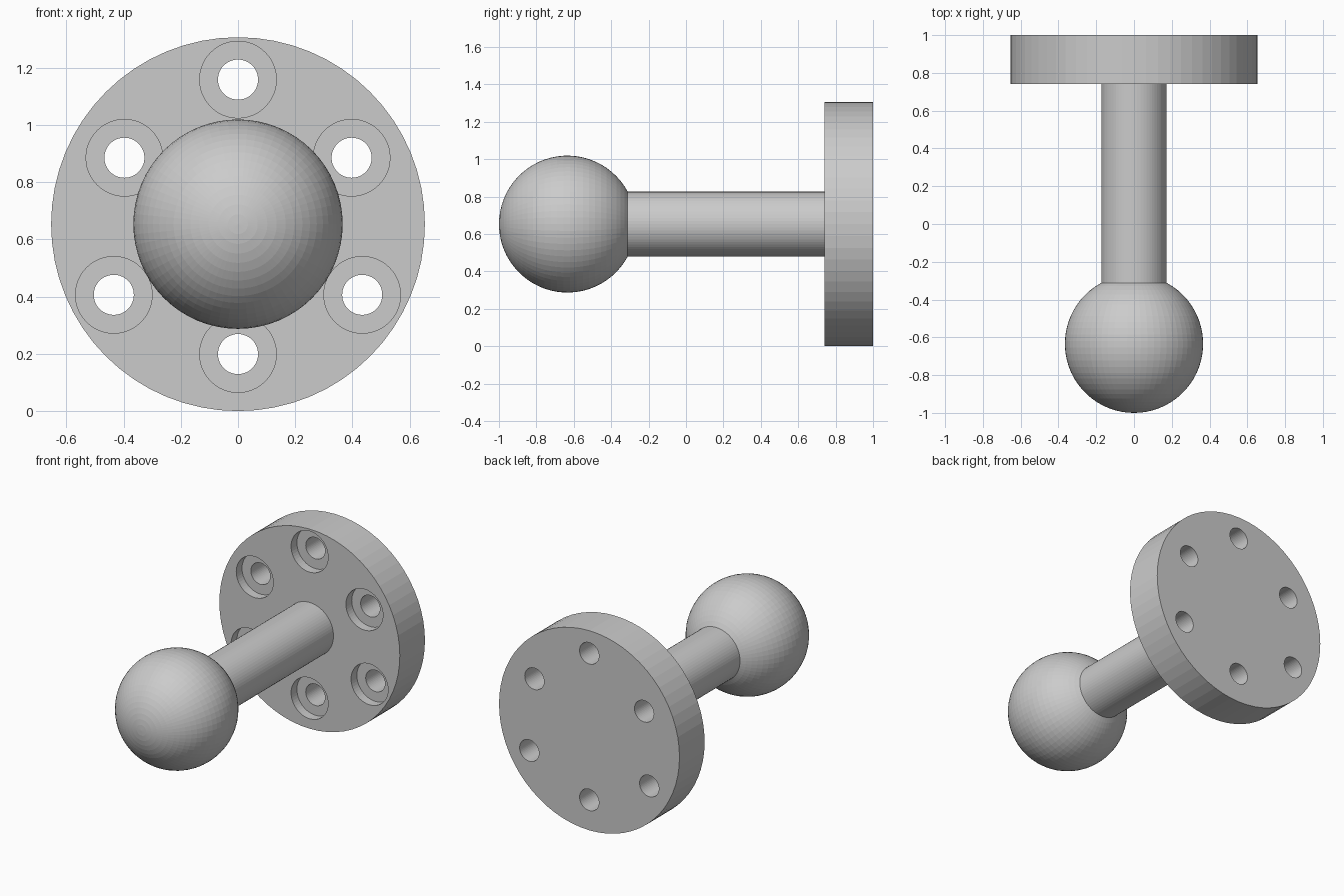
import bpy, bmesh
from math import sin, cos, pi, asin

if "Cube" in bpy.data.objects:
    bpy.data.objects.remove(bpy.data.objects["Cube"])

CZ = 0.653                      # height of the main axis
BALL_R, BALL_Y = 0.366, -0.634
SHAFT_R = 0.173
DISC_R, DISC_Y = 0.653, 0.74


def lathe(bm, profile, x, z, segments):
    """Revolve (radius, y) points about the y axis line through x, z."""
    rings = []
    for r, y in profile:
        if r < 1e-6:
            rings.append([bm.verts.new((x, y, z))])
        else:
            rings.append([bm.verts.new((x + r * cos(2 * pi * i / segments), y,
                                        z + r * sin(2 * pi * i / segments)))
                          for i in range(segments)])
    for a, b in zip(rings, rings[1:]):
        for i in range(segments):
            j = (i + 1) % segments
            if len(a) == 1:
                bm.faces.new((a[0], b[i], b[j]))
            elif len(b) == 1:
                bm.faces.new((a[i], b[0], a[j]))
            else:
                bm.faces.new((a[i], b[i], b[j], a[j]))


def make_object(name, bm):
    bmesh.ops.recalc_face_normals(bm, faces=bm.faces)
    mesh = bpy.data.meshes.new(name)
    bm.to_mesh(mesh)
    bm.free()
    obj = bpy.data.objects.new(name, mesh)
    bpy.context.collection.objects.link(obj)
    return obj


# Ball, shaft and flange as one continuous turned profile
end = pi - asin(SHAFT_R / BALL_R)
steps = 28
profile = [(BALL_R * sin(end * i / steps), BALL_Y - BALL_R * cos(end * i / steps))
           for i in range(steps + 1)]
profile += [(SHAFT_R, DISC_Y), (DISC_R, DISC_Y), (DISC_R, 1.0), (0, 1.0)]
bm = bmesh.new()
lathe(bm, profile, 0, CZ, 64)
mount = make_object("ball_mount", bm)

# Stepped cutters for the six counterbored screw holes
hole = [(0, 0.70), (0.134, 0.70), (0.134, 0.80), (0.07, 0.80), (0.07, 1.1), (0, 1.1)]
bm = bmesh.new()
for x, z in [(0, 1.158), (0, 0.199)]:
    lathe(bm, hole, x, z, 48)
for side in (-1, 1):
    for x, z in [(0.397, 0.885), (0.434, 0.406)]:
        lathe(bm, hole, side * x, z, 48)
cutter = make_object("screw_hole_cutter", bm)
cutter.hide_render = True
cutter.hide_set(True)

cut = mount.modifiers.new("screw_holes", 'BOOLEAN')
cut.operation = 'DIFFERENCE'
cut.solver = 'EXACT'
cut.object = cutter
